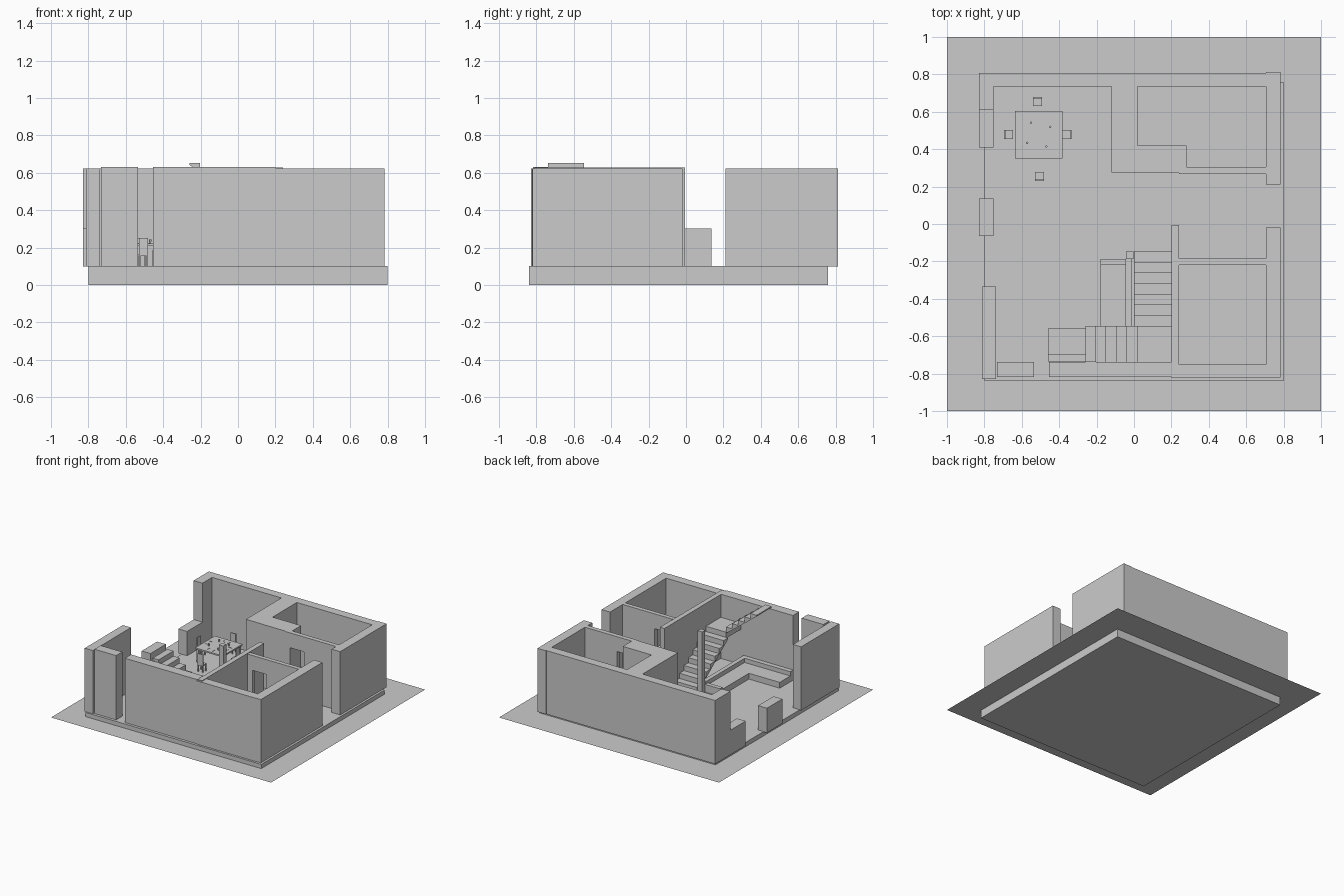
import bpy, bmesh, math, random
from mathutils import Vector

if "Cube" in bpy.data.objects:
    bpy.data.objects.remove(bpy.data.objects["Cube"])

random.seed(4)
FLOOR, TOP = 0.1, 0.622


def new_object(name, bm):
    mesh = bpy.data.meshes.new(name)
    bmesh.ops.recalc_face_normals(bm, faces=bm.faces)
    bm.to_mesh(mesh)
    bm.free()
    obj = bpy.data.objects.new(name, mesh)
    bpy.context.collection.objects.link(obj)
    return obj


def add_box(bm, x0, x1, y0, y1, z0, z1):
    verts = bmesh.ops.create_cube(bm, size=1)["verts"]
    for v in verts:
        v.co = Vector((x0 + (v.co.x + .5) * (x1 - x0),
                       y0 + (v.co.y + .5) * (y1 - y0),
                       z0 + (v.co.z + .5) * (z1 - z0)))


def boxes(name, *parts):
    bm = bmesh.new()
    for p in parts:
        add_box(bm, *p)
    return new_object(name, bm)


def wall(name, x0, x1, y0, y1, z1=TOP):
    return boxes(name, (x0, x1, y0, y1, FLOOR, z1))


def prism(name, outline, place, w0, w1):
    """Extrude a 2D outline between w0 and w1; place maps (u, z, w) to xyz."""
    bm = bmesh.new()
    face = bm.faces.new([bm.verts.new(place(u, z, w0)) for u, z in outline])
    ext = bmesh.ops.extrude_face_region(bm, geom=[face])["geom"]
    shift = Vector(place(0, 0, w1)) - Vector(place(0, 0, w0))
    bmesh.ops.translate(bm, vec=shift, verts=[g for g in ext if isinstance(g, bmesh.types.BMVert)])
    return new_object(name, bm)


# Ground sheet and floor slab
bm = bmesh.new()
bmesh.ops.create_grid(bm, x_segments=1, y_segments=1, size=1)
bmesh.ops.translate(bm, vec=(0, 0, 0.067), verts=bm.verts)
new_object("ground_sheet", bm)
boxes("floor_slab", (-0.8, 0.8, -0.84, 0.76, 0, 0.102))

# Outer walls
wall("back_wall", -0.83, 0.78, 0.735, 0.807)
wall("left_wall_back", -0.83, -0.75, 0.61, 0.735)
wall("left_low_wall", -0.83, -0.75, 0.41, 0.61, 0.302)
wall("left_low_block", -0.83, -0.75, -0.065, 0.135, 0.302)
wall("left_wall_front", -0.812, -0.738, -0.83, -0.335)
wall("front_wall_left", -0.732, -0.535, -0.818, -0.738, 0.63)
wall("front_wall_middle", -0.455, 0.2, -0.818, -0.738, 0.63)
wall("front_wall_right", 0.2, 0.735, -0.823, -0.75)
wall("right_wall_front", 0.705, 0.782, -0.82, -0.02)
wall("right_wall_back", 0.705, 0.782, 0.21, 0.812)

# Interior walls; the two room walls have a doorway
wall("stair_wall", 0.2, 0.24, -0.81, -0.005, 0.628)
wall("thick_partition", -0.12, 0.02, 0.275, 0.735)
wall("thick_partition_return", 0.02, 0.28, 0.273, 0.42)
for name, y0, y1 in (("front_room_wall", -0.22, -0.185), ("back_room_wall", 0.267, 0.305)):
    boxes(name, (0.24, 0.285, y0, y1, FLOOR, TOP), (0.415, 0.705, y0, y1, FLOOR, TOP),
          (0.285, 0.415, y0, y1, 0.5, TOP))


# Stairs: stepped profile with a sloped underside
def flight(name, start, tread, count, z0, rise, place, w0, w1):
    pts = [(start, z0)]
    for i in range(count):
        pts += [(start + i * tread, z0 + (i + 1) * rise),
                (start + (i + 1) * tread, z0 + (i + 1) * rise)]
    pts += [(start + count * tread, z0 + (count - .25) * rise), (start + tread * .25, z0)]
    prism(name, pts, place, w0, w1)


RISE = (0.653 - FLOOR) / 13
flight("lower_stairs", 0.145, 0.0571, 7, FLOOR, RISE, lambda u, z, w: (w, -u, z), 0, 0.2)
LAND = FLOOR + 8 * RISE
boxes("stair_landing", (0.018, 0.2, -0.738, -0.545, LAND - RISE * 1.2, LAND))
flight("upper_stairs", -0.018, 0.0555, 5, LAND, RISE, lambda u, z, w: (-u, w, z), -0.738, -0.545)
boxes("stair_post", (-0.043, -0.002, -0.188, -0.148, FLOOR, 0.61))

# Corner sofa
boxes("sofa_seat", (-0.18, -0.045, -0.735, -0.22, FLOOR, 0.15),
      (-0.325, -0.18, -0.697, -0.56, FLOOR, 0.15), (-0.46, -0.325, -0.697, -0.56, FLOOR, 0.15))
boxes("sofa_back", (-0.045, -0.01, -0.735, -0.188, FLOOR, 0.185),
      (-0.46, -0.045, -0.735, -0.697, FLOOR, 0.185))
boxes("sofa_arm", (-0.18, -0.045, -0.22, -0.186, FLOOR, 0.165))

# Dining table
CX, CY = -0.51, 0.478
legs = [(CX + sx * .11 - .008, CX + sx * .11 + .008, CY + sy * .11 - .008, CY + sy * .11 + .008, FLOOR, .212)
        for sx in (-1, 1) for sy in (-1, 1)]
boxes("dining_table", (-0.635, -0.383, 0.35, 0.605, 0.21, 0.222), *legs)

# Chairs around the table
chair = [(-.024, .024, -.024, .024, .155, .163), (-.024, .024, .017, .024, .163, .25)]
chair += [(sx * .02 - .004, sx * .02 + .004, sy * .02 - .004, sy * .02 + .004, FLOOR, .155)
          for sx in (-1, 1) for sy in (-1, 1)]
for name, x, y, turn in (("back_chair", -0.515, 0.655, 0), ("left_chair", -0.67, 0.478, 90),
                         ("right_chair", -0.358, 0.478, -90), ("front_chair", -0.505, 0.255, 180)):
    obj = boxes(name, *chair)
    obj.location = (x, y, 0)
    obj.rotation_euler.z = math.radians(turn)

# Place settings: plate, cup and cutlery
for i in range(4):
    a = i * math.pi / 2
    c, s = math.cos(a), math.sin(a)
    bm = bmesh.new()
    for r, h, d, off in ((.018, .003, .09, 0), (.006, .02, .06, .045)):
        made = bmesh.ops.create_cone(bm, cap_ends=True, segments=12, radius1=r * .8, radius2=r, depth=h)
        bmesh.ops.translate(bm, vec=(d, off, .222 + h / 2), verts=made["verts"])
    for off in (-.026, .026):
        add_box(bm, .075, .105, off - .0015, off + .0015, .222, .2245)
    obj = new_object("place_setting", bm)
    obj.location = (CX, CY, 0)
    obj.rotation_euler.z = a + random.uniform(-.1, .1)
